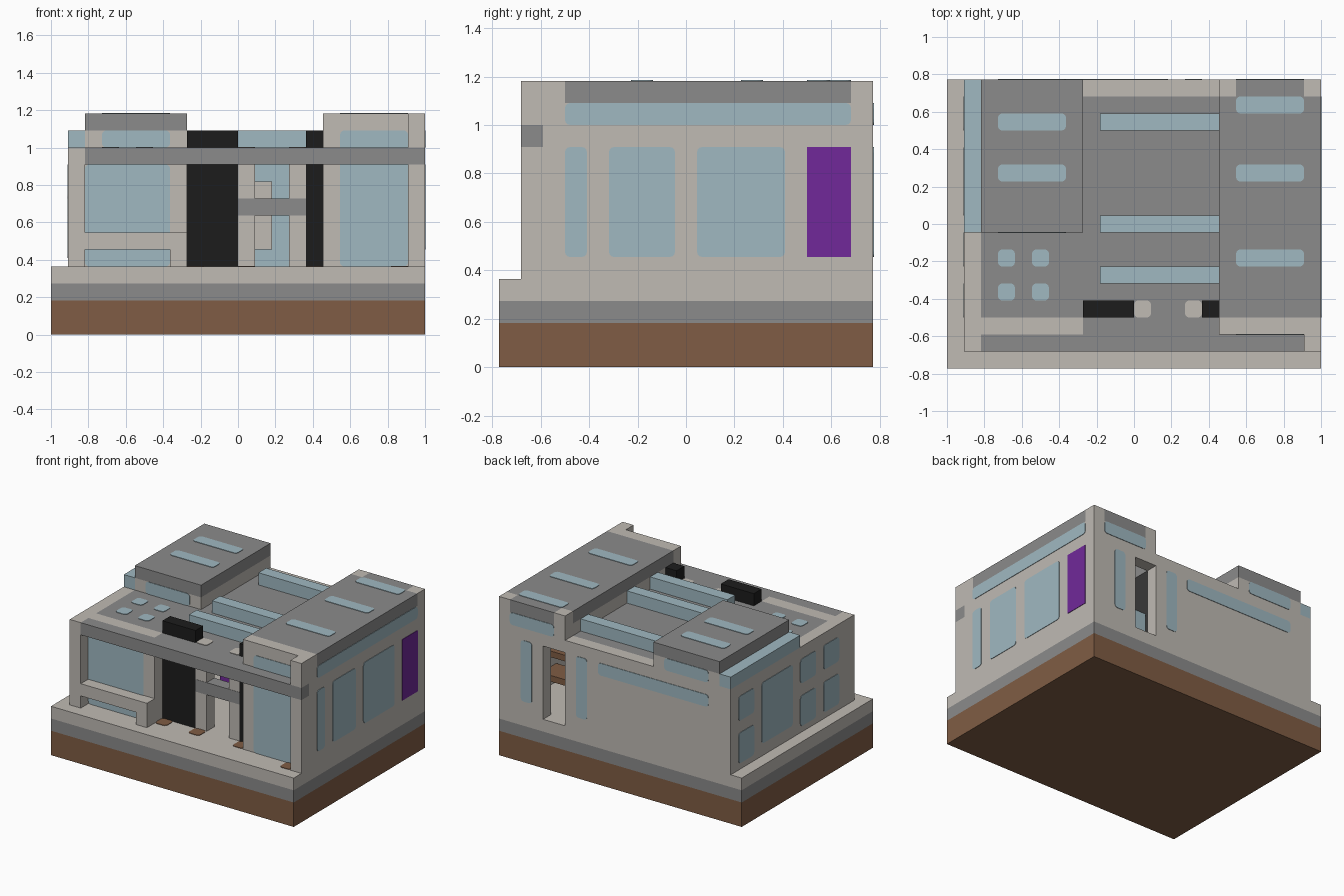
import bpy
import bmesh
from mathutils import Vector

default_cube = bpy.data.objects.get("Cube")
if default_cube:
    bpy.data.objects.remove(default_cube, do_unlink=True)

UNIT = 1 / 11                    # one building module
CENTRE = Vector((11, 8.5, 0))    # middle of the plot in modules


def make_colour(name, red, green, blue):
    linear = [(channel / 255) ** 2.2 for channel in (red, green, blue)]
    material = bpy.data.materials.new(name)
    material.use_nodes = True
    material.diffuse_color = (*linear, 1)
    material.node_tree.nodes["Principled BSDF"].inputs["Base Color"].default_value = (*linear, 1)
    return material


stone = make_colour("pale stone", 190, 185, 178)
grey = make_colour("mid grey", 138, 138, 138)
glass = make_colour("pale blue glass", 158, 183, 192)
earth = make_colour("brown earth", 127, 93, 70)
black = make_colour("black", 34, 34, 34)
purple = make_colour("purple", 112, 45, 152)


def box(name, material, xs, ys, zs, round_axis=None):
    """Box spanning three ranges in modules; corners around round_axis may be rounded."""
    spans = (xs, ys, zs)
    low = Vector([span[0] for span in spans])
    high = Vector([span[1] for span in spans])
    bm = bmesh.new()
    bmesh.ops.create_cube(bm, size=1)
    for vert in bm.verts:
        for axis in range(3):
            vert.co[axis] = low[axis] if vert.co[axis] < 0 else high[axis]
        vert.co = (vert.co - CENTRE) * UNIT
    if round_axis is not None:
        def runs_through(edge):
            direction = edge.verts[0].co - edge.verts[1].co
            return abs(direction[round_axis]) > 0.9 * direction.length
        corners = [edge for edge in bm.edges if runs_through(edge)]
        bmesh.ops.bevel(bm, geom=corners, offset=0.022, segments=3, profile=0.5, affect="EDGES")
    mesh = bpy.data.meshes.new(name)
    bm.to_mesh(mesh)
    bm.free()
    mesh.materials.append(material)
    obj = bpy.data.objects.new(name, mesh)
    bpy.context.collection.objects.link(obj)
    return obj


def plate(name, material, axis, level, first, second):
    """Thin rounded panel on the plane axis = level."""
    spans = [first, second]
    spans.insert(axis, (level - 0.04, level + 0.04))
    box(name, material, *spans, round_axis=axis)


X, Y, Z = range(3)

# Plot: earth, grey course and paved floor
box("earth_base", earth, (0, 22), (0, 17), (0, 2))
box("grey_course", grey, (0, 22), (0, 17), (2, 3))
box("paving", stone, (0, 22), (0, 17), (3, 4))

# Outer walls
box("left_side_wall", stone, (21, 22), (3, 16), (4, 12))
box("left_front_pier", stone, (21, 22), (2, 3), (4, 13))
box("right_side_wall", stone, (1, 2), (1, 17), (4, 11))
box("back_wall", stone, (2, 16), (16, 17), (4, 11))
box("back_wall_corner", stone, (18, 22), (16, 17), (4, 12))
box("back_door_lintel", stone, (16, 18), (16, 17), (10, 12))
box("right_front_wall", stone, (2, 8), (2, 3), (4, 11))
box("left_front_wall", stone, (16, 21), (2, 3), (4, 13))
box("upper_inner_wall", stone, (16, 17), (3, 16), (11, 12))
for x in (16, 21):
    box("back_roof_corner", stone, (x, x + 1), (16, 17), (12, 13))

# Front beam and posts
box("front_beam", grey, (2, 22), (1, 2), (10, 11))
box("beam_post_lower", stone, (21, 22), (1, 2), (4, 10))
box("beam_post_upper", stone, (21, 22), (1, 2), (11, 13))

# Bench below the front window
box("bench_seat", stone, (2, 8), (1, 2), (5, 6))
box("bench_leg", stone, (7, 8), (1, 2), (4, 5))

# Entrance
box("wide_black_pillar", black, (8, 11), (3, 4), (4, 12))
box("narrow_black_pillar", black, (15, 16), (3, 4), (4, 12))
for x in (11, 14):
    box("entrance_column", stone, (x, x + 1), (3.02, 4), (4, 10))
    plate("column_cap", stone, Z, 11, (x, x + 1), (3, 4))
box("entrance_bar", grey, (11, 15), (3, 4), (7, 8))

# Roofs
box("low_roof", grey, (2, 8), (3, 16), (10, 11))
box("middle_roof", grey, (8, 16), (2, 16), (10, 11))
box("high_roof", grey, (16, 22), (3, 16), (12, 13))
box("high_roof_back", grey, (17, 21), (16, 17), (12, 13))
box("pavilion_wall", stone, (2, 8), (8, 17), (11, 12))
box("pavilion_roof", grey, (2, 8), (8, 17), (12, 13))
box("pavilion_glass_strip", glass, (1, 2), (8, 17), (11, 12))
for y in (5, 8, 14):
    box("roof_glass_beam", glass, (9, 16), (y, y + 1), (11, 12))

# Roof lights
for y in (6, 11, 15):
    plate("high_skylight", glass, Z, 13, (17, 21), (y, y + 1))
for y in (11, 14):
    plate("pavilion_skylight", glass, Z, 13, (3, 7), (y, y + 1))
for x in (3, 5):
    for y in (4, 6):
        plate("round_skylight", glass, Z, 11, (x, x + 1), (y, y + 1))

# Front windows
plate("shop_window", glass, Y, 2, (2, 7), (4, 10))
plate("tall_window", glass, Y, 2, (17, 21), (4, 12))
for y in (8, 17):
    plate("pavilion_window", glass, Y, y, (3, 7), (11, 12))

# Left side windows and purple panel
for span in ((3, 4), (5, 8), (9, 13)):
    plate("left_side_window", glass, X, 22, span, (5, 10))
plate("left_clerestory", glass, X, 22, (3, 16), (11, 12))
box("purple_panel", purple, (21.95, 22.04), (14, 16), (5, 10))

# Right side windows
for span in ((3, 5), (6, 8), (14, 16)):
    plate("right_upper_window", glass, X, 1, span, (8, 10))
    plate("right_lower_window", glass, X, 1, span, (4.5, 7))
plate("right_wide_window", glass, X, 1, (9, 13), (5, 10))

# Back windows
for x in (14, 19):
    plate("back_slit_window", glass, Y, 17, (x, x + 1), (5, 10))
plate("back_band_window", glass, Y, 17, (3, 13), (9, 10))
plate("back_clerestory", glass, Y, 17, (17, 21), (11, 12))

# Interior screen, counter and shelves
box("screen_glass", glass, (12, 14), (10, 11), (4, 10))
box("screen_panel", stone, (12, 13), (9.9, 10), (5, 9))
box("purple_counter", purple, (9, 10), (9, 10), (4, 6))
for z in (5, 7):
    box("brown_shelf", earth, (18, 21), (11, 13), (z, z + 0.5))

# Brown floor patches by the entrance
for x, y in ((8, 2), (11, 2), (15, 2), (20, 1)):
    plate("floor_patch", earth, Z, 4, (x, x + 1), (y, y + 1))
